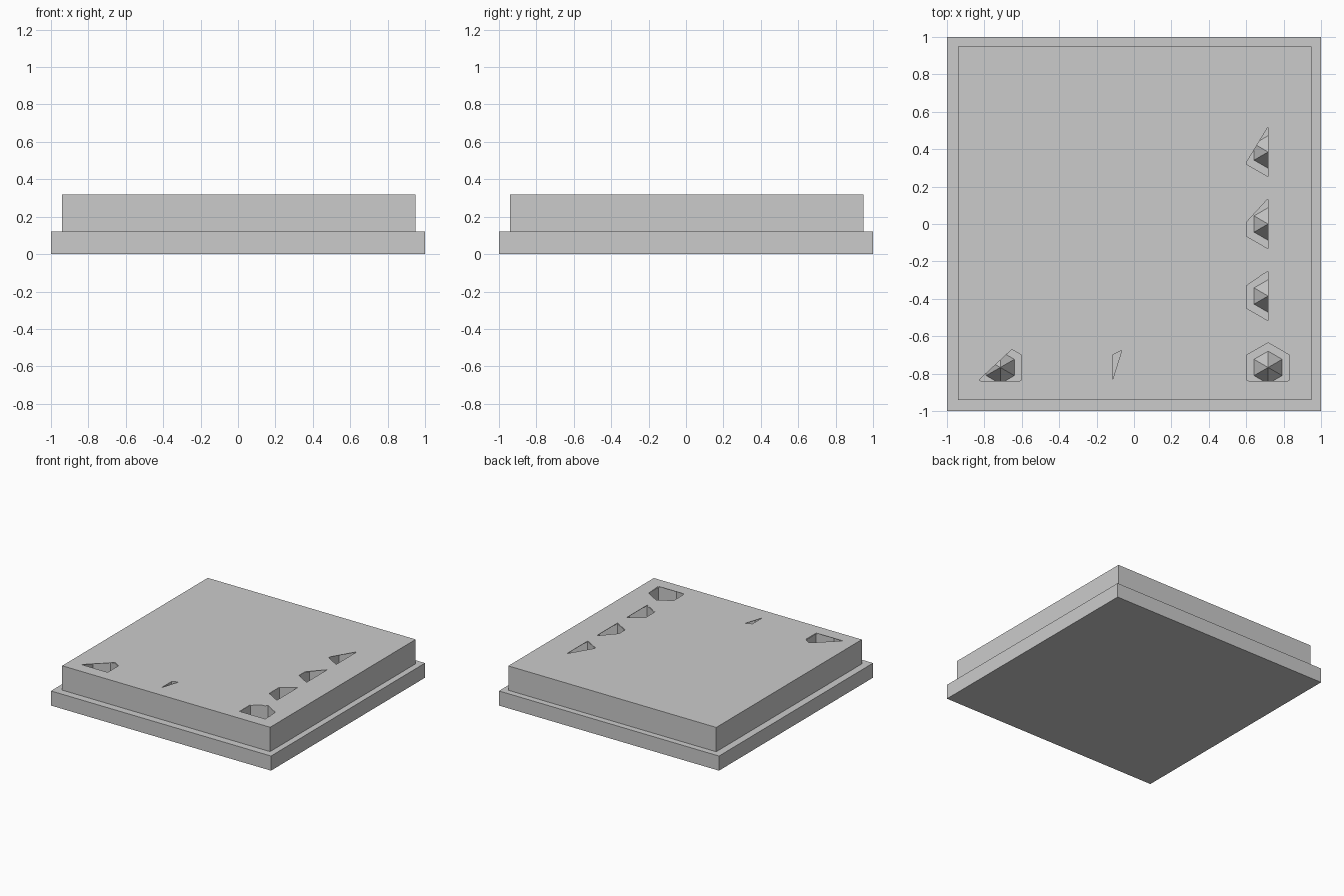
import bpy
import bmesh
from math import cos, sin, radians

if "Cube" in bpy.data.objects:
    bpy.data.objects.remove(bpy.data.objects["Cube"])

LO, HI = -0.94, 0.95          # extent of the raised slab
BASE, LID, TOP = 0.12, 0.317, 0.32


def prism(name, outline, z0, z1, tip=None):
    """Extrude an outline from z0 to z1, or taper it to a point at tip."""
    bm = bmesh.new()
    low = [bm.verts.new((x, y, z0)) for x, y in outline]
    bm.faces.new(low[::-1])
    if tip:
        high = [bm.verts.new((*tip, z1))]
    else:
        high = [bm.verts.new((x, y, z1)) for x, y in outline]
        bm.faces.new(high)
    n = len(low)
    for i in range(n):
        j = (i + 1) % n
        bm.faces.new([low[i], low[j]] + ([high[0]] if tip else [high[j], high[i]]))
    bmesh.ops.recalc_face_normals(bm, faces=bm.faces)
    mesh = bpy.data.meshes.new(name)
    bm.to_mesh(mesh)
    bm.free()
    ob = bpy.data.objects.new(name, mesh)
    bpy.context.collection.objects.link(ob)
    return ob


def square(a, b):
    return [(a, a), (b, a), (b, b), (a, b)]


def hexagon(cx, cy, r):
    return [(cx + r * cos(radians(30 + 60 * i)), cy + r * sin(radians(30 + 60 * i)))
            for i in range(6)]


def cut(target, outlines, z0, z1):
    """Cut several outlines out of a slab and apply the result."""
    for outline in outlines:
        cutter = prism("cutter", outline, z0, z1)
        cutter.hide_render = True
        mod = target.modifiers.new("opening", 'BOOLEAN')
        mod.operation, mod.solver, mod.object = 'DIFFERENCE', 'EXACT', cutter
        bpy.context.view_layer.objects.active = target
        bpy.ops.object.modifier_apply(modifier=mod.name)
        bpy.data.objects.remove(cutter)


# Hexagonal sockets and the partly closed openings above them
sockets = [(0.717, 0.385), (0.717, 0.0), (0.717, -0.385),
           (0.717, -0.767), (-0.715, -0.767), (0.0, -0.767)]
openings = [
    [(0.717, 0.25), (0.717, 0.52), (0.602, 0.33), (0.602, 0.316)],
    [(0.717, -0.136), (0.717, 0.136), (0.602, 0.01), (0.602, -0.07)],
    [(0.717, -0.522), (0.717, -0.25), (0.602, -0.33), (0.602, -0.456)],
    [(0.602, -0.84), (0.84, -0.84), (0.829, -0.70), (0.717, -0.634), (0.602, -0.70)],
    [(-0.835, -0.84), (-0.596, -0.84), (-0.596, -0.70), (-0.65, -0.668)],
    [(-0.114, -0.83), (-0.065, -0.675), (-0.114, -0.70)],
]

# Base plate
prism("base_plate", square(-1, 1), 0, BASE)

# Raised slab with sockets
slab = prism("raised_slab", square(LO, HI), BASE, LID)
cut(slab, [hexagon(x, y, 0.132) for x, y in sockets], BASE - 0.05, LID + 0.05)

# Thin top skin that partly covers the sockets
skin = prism("top_skin", square(LO, HI), LID, TOP)
cut(skin, openings, LID - 0.05, TOP + 0.05)

# Six-sided cones standing in the sockets
for i, (x, y) in enumerate(sockets):
    prism(f"socket_cone_{i}", hexagon(x, y, 0.087), BASE, 0.25, tip=(x, y))
